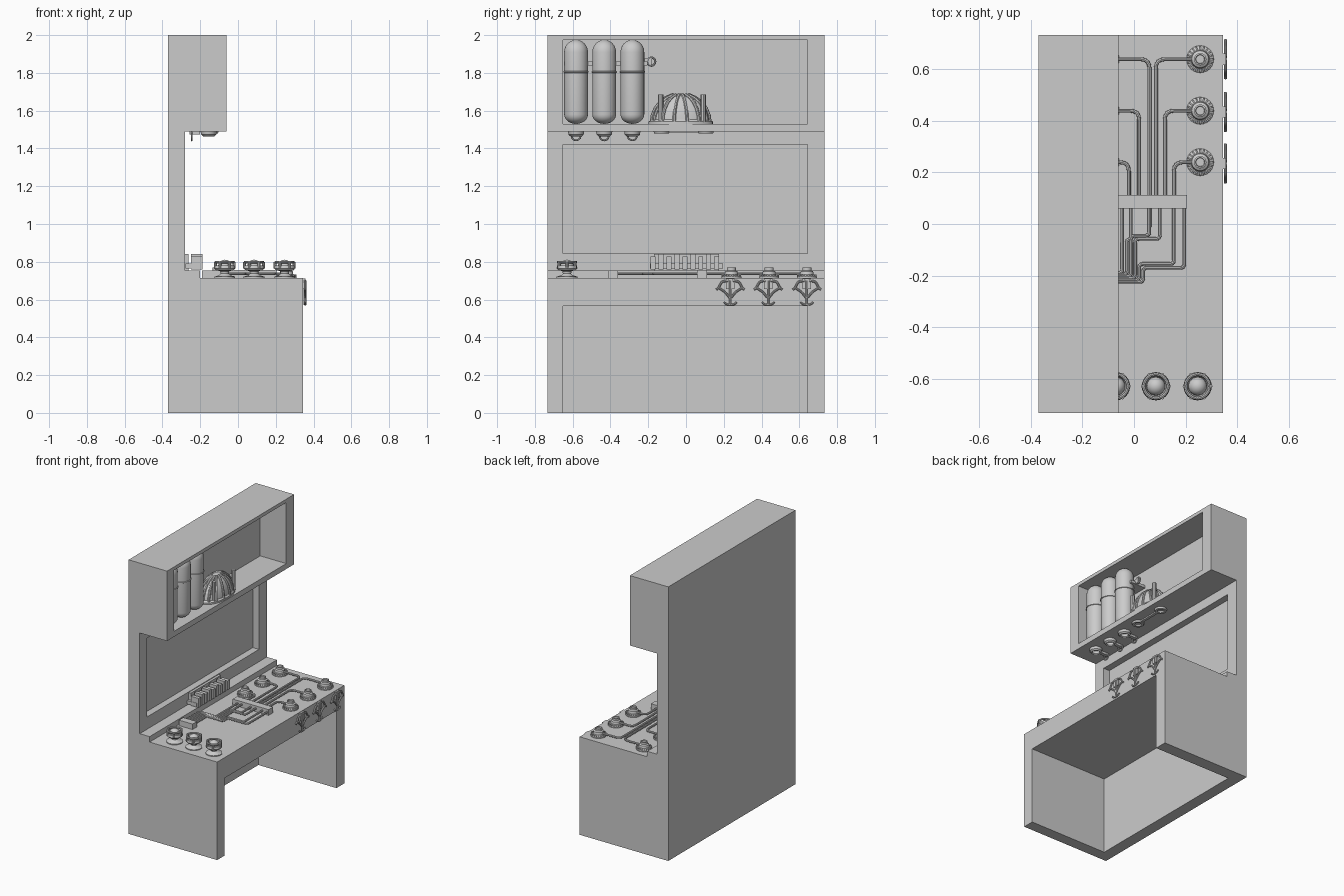
import bpy, bmesh, math
from mathutils import Vector

if "Cube" in bpy.data.objects:
    bpy.data.objects.remove(bpy.data.objects["Cube"])

def finish(name, bm, smooth=False):
    bmesh.ops.remove_doubles(bm, verts=bm.verts, dist=1e-5)
    bmesh.ops.recalc_face_normals(bm, faces=bm.faces)
    me = bpy.data.meshes.new(name)
    bm.to_mesh(me)
    bm.free()
    ob = bpy.data.objects.new(name, me)
    bpy.context.collection.objects.link(ob)
    bpy.ops.object.select_all(action='DESELECT')
    bpy.context.view_layer.objects.active = ob
    ob.select_set(True)
    if smooth:
        bpy.ops.object.shade_smooth_by_angle(angle=math.radians(35))
    return ob

def boxes(name, spans):
    """One object made of axis-aligned boxes (x0, x1, y0, y1, z0, z1)."""
    bm = bmesh.new()
    for x0, x1, y0, y1, z0, z1 in spans:
        vs = bmesh.ops.create_cube(bm, size=1)['verts']
        for v in vs:
            v.co = ((x0 + x1) / 2 + v.co.x * (x1 - x0),
                    (y0 + y1) / 2 + v.co.y * (y1 - y0),
                    (z0 + z1) / 2 + v.co.z * (z1 - z0))
    return finish(name, bm)

def lathe(name, profile, loc, seg=24, scale=(1, 1, 1)):
    """Turn an (r, z) profile about the vertical axis."""
    bm = bmesh.new()
    rings = [[bm.verts.new((r * math.cos(a) * scale[0], r * math.sin(a) * scale[1], z * scale[2]))
              for a in (2 * math.pi * i / seg for i in range(seg))] for r, z in profile]
    for a, b in zip(rings, rings[1:]):
        for i in range(seg):
            j = (i + 1) % seg
            bm.faces.new((a[i], a[j], b[j], b[i]))
    ob = finish(name, bm, True)
    ob.location = loc
    return ob

def tube(name, pts, radius, fillet=0.0, cyclic=False):
    """Round tube along a path with rounded corners."""
    pts = [Vector(p) for p in pts]
    path = [pts[0]]
    for a, b, c in zip(pts, pts[1:], pts[2:]):
        if fillet:
            p = b + (a - b).normalized() * min(fillet, (a - b).length / 2)
            q = b + (c - b).normalized() * min(fillet, (c - b).length / 2)
            path += [p.lerp(b, t).lerp(b.lerp(q, t), t) for t in (0, .25, .5, .75, 1)]
        else:
            path.append(b)
    path.append(pts[-1])
    cu = bpy.data.curves.new(name, 'CURVE')
    cu.dimensions = '3D'
    cu.bevel_depth, cu.bevel_resolution, cu.use_fill_caps = radius, 2, True
    sp = cu.splines.new('POLY')
    sp.points.add(len(path) - 1)
    for s, p in zip(sp.points, path):
        s.co = (*p, 1)
    sp.use_cyclic_u = cyclic
    ob = bpy.data.objects.new(name, cu)
    bpy.context.collection.objects.link(ob)
    bpy.ops.object.select_all(action='DESELECT')
    bpy.context.view_layer.objects.active = ob
    ob.select_set(True)
    bpy.ops.object.convert(target='MESH')
    bpy.ops.object.shade_smooth_by_angle(angle=math.radians(40))
    return bpy.context.object

def circle(c, r, n=16):
    return [(c[0] + r * math.cos(2 * math.pi * i / n), c[1] + r * math.sin(2 * math.pi * i / n), c[2])
            for i in range(n)]

# Cabinet body: side profile extruded along y, then three recesses cut
profile = [(-.37, 0), (.345, 0), (.345, .715), (-.2, .715), (-.2, .755), (-.28, .755),
           (-.28, 1.49), (-.06, 1.49), (-.06, 2), (-.37, 2)]
bm = bmesh.new()
face = bm.faces.new([bm.verts.new((x, -.733, z)) for x, z in profile])
ext = bmesh.ops.extrude_face_region(bm, geom=[face])['geom']
bmesh.ops.translate(bm, vec=(0, 1.466, 0), verts=[v for v in ext if isinstance(v, bmesh.types.BMVert)])
body = finish('cabinet_body', bm)
cutter = boxes('recess_cutter', [(-.285, .5, -.65, .642, -.1, .565),
                                 (-.33, -.25, -.65, .642, .845, 1.42),
                                 (-.27, .1, -.65, .642, 1.53, 1.975)])
cutter.hide_render = True
mod = body.modifiers.new('recesses', 'BOOLEAN')
mod.operation, mod.object, mod.solver = 'DIFFERENCE', cutter, 'EXACT'
bpy.ops.object.select_all(action='DESELECT')
bpy.context.view_layer.objects.active = body
body.select_set(True)
bpy.ops.object.modifier_apply(modifier='recesses')
bpy.data.objects.remove(cutter)

TOP = .715
# Six burners in two rows, with slotted rims
for x in (-.11, .257):
    for y in (.24, .44, .64):
        lathe('burner', [(0, 0), (.053, 0), (.053, .006), (.036, .018), (.033, .034), (.024, .04),
                         (.024, .054), (.018, .056), (.016, .048), (0, .048)], (x, y, TOP), 24)
        bm = bmesh.new()
        for i in range(20):
            a = 2 * math.pi * i / 20
            for v in bmesh.ops.create_cube(bm, size=1)['verts']:
                u, w = .044 + v.co.x * .016, v.co.y * .005
                v.co = (x + u * math.cos(a) - w * math.sin(a), y + u * math.sin(a) + w * math.cos(a),
                        TOP + .01 + v.co.z * .014)
        finish('burner_fins', bm)

# Three valve knobs: flanged foot, two rims, posts and a ball
for x in (-.07, .085, .247):
    y = -.63
    lathe('knob_foot', [(0, 0), (.055, 0), (.055, .006), (.03, .014), (.022, .022), (.024, .036),
                        (.046, .04), (.055, .05), (.052, .066), (.04, .066), (.036, .055), (0, .055)], (x, y, TOP))
    lathe('knob_ball', [(.036 * math.sin(math.pi * i / 10), -.036 * math.cos(math.pi * i / 10))
                        for i in range(11)], (x, y, TOP + .06))
    tube('knob_rim', circle((x, y, TOP + .083), .047), .007, cyclic=True)
    for i in range(6):
        px, py, _ = circle((x, y, 0), .05, 6)[i]
        tube('knob_post', [(px, py, TOP + .05), (px, py, TOP + .085)], .008)

# Manifold blocks and supply pipes
Z = TOP + .022
boxes('manifold', [(-.085, .205, .06, .112, TOP, TOP + .042)])
boxes('inlet_block', [(-.19, -.08, -.41, -.36, TOP, TOP + .04)])
for x, bx, by in ((-.02, -.11, .24), (.02, -.11, .44), (.06, -.11, .64),
                  (.155, .257, .24), (.12, .257, .44), (.085, .257, .64)):
    tube('burner_pipe', [(x, .1, Z), (x, by, Z), (bx, by, Z)], .0075, .035)
for i, (x, y1, x2) in enumerate(((-.045, -.02, -.045), (-.012, -.06, -.028), (.06, -.045, -.012),
                                 (.1, -.058, .004), (.155, -.155, .02), (.195, -.17, .036))):
    y2 = -.19 - .007 * i
    x3 = -.175 + .016 * i
    mid = [] if x == x2 else [(x, y1, Z), (x2, y1, Z)]
    tube('supply_pipe', [(x, .07, Z)] + mid + [(x2, y2, Z), (x3, y2, Z), (x3, -.37, Z)], .007, .015)

# Cartridge rack on the rear ledge
boxes('cartridge_rack', [(-.278, -.2, -.19, .195, .765, .79), (-.28, -.262, -.17, .175, .755, .84)])
boxes('cartridges', [(-.25, -.188, -.187 + .042 * i, -.161 + .042 * i, .76, .828 + .012 * (i % 2))
                     for i in range(9)])

# Grapple-shaped hooks on the front edge
for c in (.235, .435, .64):
    x = .355
    boxes('hook_plate', [(.343, .357, c - .022, c + .022, .655, .712)])
    tube('hook_stem', [(x, c, .70), (x, c, .572)], .007)
    for s in (-1, 1):
        tube('hook_arm', [(x, c + s * .01, .70), (x, c + s * .045, .695), (x, c + s * .064, .66),
                          (x, c + s * .075, .652)], .006, .01)
        tube('hook_brace', [(x, c + s * .062, .662), (x, c + s * .028, .64), (x, c + s * .004, .61)], .006, .01)
        tube('hook_fluke', [(x, c, .572), (x, c + s * .022, .575), (x, c + s * .034, .588)], .005, .008)

# Tanks on the shelf, each with a nozzle and wire loop under the shelf
X, R = -.155, .063
arc = [(math.cos(math.pi / 2 * i / 6), math.sin(math.pi / 2 * i / 6)) for i in range(7)]
for y in (-.582, -.433, -.284):
    lathe('tank', [(R * c, .05 - .05 * s) for c, s in reversed(arc)] +
          [(R, .27), (R + .004, .272), (R + .004, .278), (R, .28), (R, .38)] +
          [(R * c, .38 + .065 * s) for c, s in arc[1:]], (X, y, 1.53), 28)
    lathe('nozzle_ring', [(.024, 0), (.043, 0), (.04, -.017), (.03, -.026), (.024, -.02), (.024, 0)], (X, y, 1.49))
    tube('nozzle_loop', [(-.245, y + .024 * math.cos(a), 1.465 + .022 * math.sin(a))
                         for a in (2 * math.pi * i / 12 for i in range(12))], .005, cyclic=True)
    boxes('loop_mount', [(-.258, -.2, y - .012, y + .012, 1.474, 1.492)])
boxes('tank_strap', [(-.27, -.15, -.645, -.205, 1.84, 1.86), (-.2, -.185, -.225, -.18, 1.845, 1.875)])
tube('strap_eye', [(-.19, -.183 + .02 * math.cos(a), 1.86 + .022 * math.sin(a))
                   for a in (2 * math.pi * i / 12 for i in range(12))], .006, cyclic=True)

# Ribbed dome on the shelf
DY, RX, RY, H = -.028, .085, .155, .155
lathe('dome_shell', [(c, s) for c, s in arc], (X, DY, 1.535), 32, (RX, RY, H))
lathe('dome_base', [(0, 0), (1.1, 0), (1.1, .012), (1, .022), (0, .022)], (X, DY, 1.53), 32, (RX, RY, 1))
for i in range(14):
    p = 2 * math.pi * (i + .5) / 14
    tube('dome_rib', [(X + RX * math.cos(p) * c, DY + RY * math.sin(p) * c, 1.535 + H * s)
                      for c, s in arc[:6]], .0095)
for dy in (-.105, .12):
    tube('dome_peg', [(X + .055, DY + dy, 1.54), (X + .055, DY + dy, 1.685)], .014)

# Linked lamp rings under the shelf
for y in (-.13, .105):
    lathe('lamp_ring', [(.022, 0), (.042, 0), (.038, -.012), (.022, -.012), (.022, 0)], (X + .01, y, 1.49))
boxes('lamp_bar', [(X, X + .02, -.09, .065, 1.481, 1.491)])
